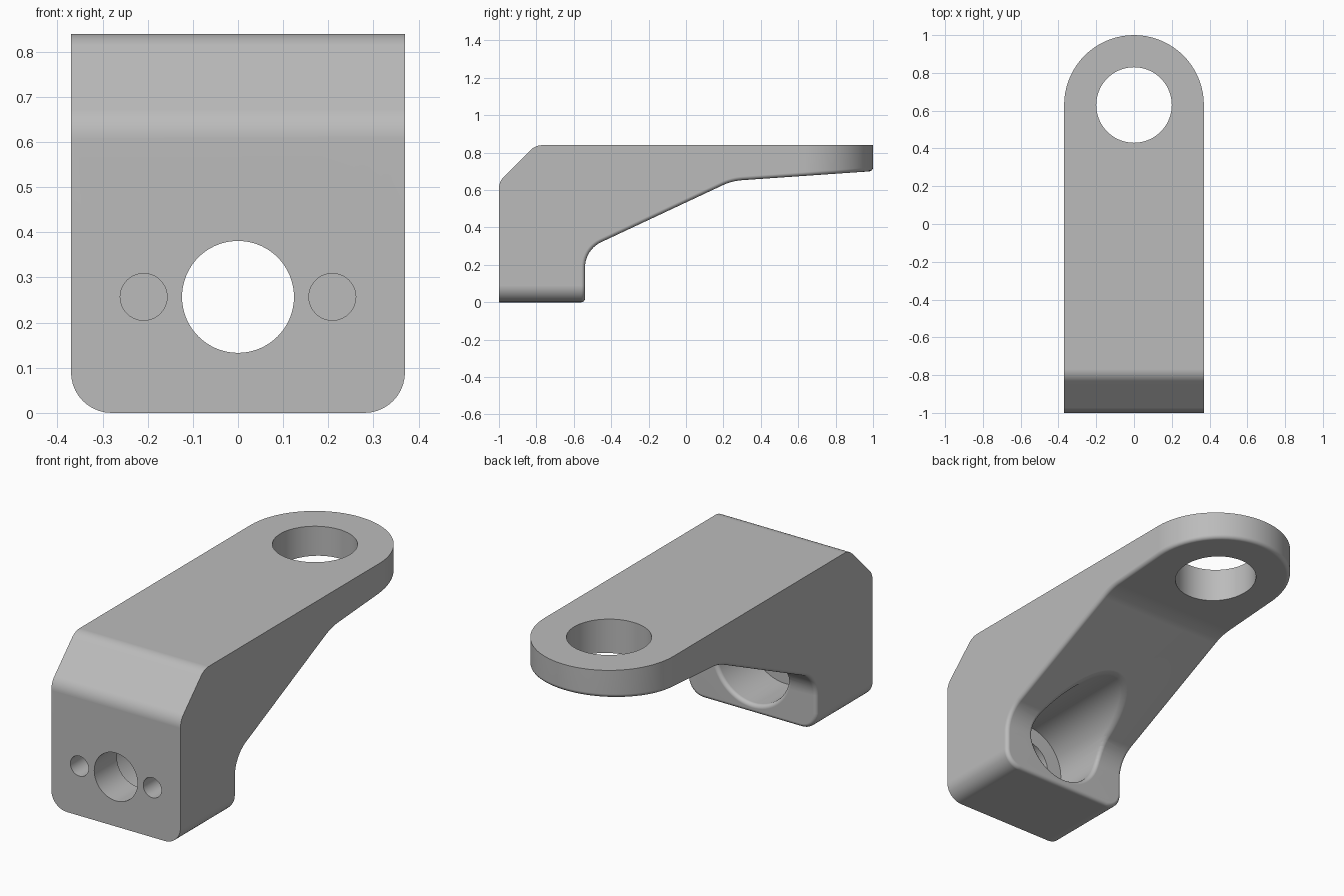
import bpy, bmesh
from math import sin, cos, pi, radians
from mathutils import Vector

if "Cube" in bpy.data.objects:
    bpy.data.objects.remove(bpy.data.objects["Cube"], do_unlink=True)

HALF_W, HEIGHT, BORE_Z, EYE_Y = 0.37, 0.84, 0.257, 0.63

metal = bpy.data.materials.new("light grey metal")
metal.use_nodes = True
grey = (0.5, 0.5, 0.5, 1)
metal.diffuse_color = grey
metal.node_tree.nodes["Principled BSDF"].inputs["Base Color"].default_value = grey


def rounded(points, steps=10):
    """Outline from (a, b, radius) corners, with an arc at each corner."""
    out = []
    for i, (a, b, r) in enumerate(points):
        p = Vector((a, b))
        if r == 0:
            out.append(p)
            continue
        u = (Vector(points[i - 1][:2]) - p).normalized()
        v = (Vector(points[(i + 1) % len(points)][:2]) - p).normalized()
        half = u.angle(v) / 2
        centre = p + (u + v).normalized() * r / sin(half)
        start = p + u * r / (sin(half) / cos(half)) - centre
        end = p + v * r / (sin(half) / cos(half)) - centre
        sweep = pi - 2 * half
        for k in range(steps + 1):
            t = k / steps
            out.append(centre + (start * sin((1 - t) * sweep) + end * sin(t * sweep)) / sin(sweep))
    return out


def circle(a, b, r, n=72):
    return [Vector((a + r * cos(2 * pi * i / n), b + r * sin(2 * pi * i / n))) for i in range(n)]


def prism(name, outline, axis, lo, hi):
    """Extrude an outline along x, y or z."""
    place = {"x": lambda p, d: (d, p.x, p.y),
             "y": lambda p, d: (p.x, d, p.y),
             "z": lambda p, d: (p.x, p.y, d)}[axis]
    bm = bmesh.new()
    face = bm.faces.new([bm.verts.new(place(p, lo)) for p in outline])
    ext = bmesh.ops.extrude_face_region(bm, geom=[face])
    shift = Vector(place(Vector((0, 0)), hi - lo))
    bmesh.ops.translate(bm, vec=shift, verts=[v for v in ext["geom"] if isinstance(v, bmesh.types.BMVert)])
    bmesh.ops.recalc_face_normals(bm, faces=bm.faces)
    mesh = bpy.data.meshes.new(name)
    bm.to_mesh(mesh)
    bm.free()
    mesh.materials.append(metal)
    obj = bpy.data.objects.new(name, mesh)
    bpy.context.collection.objects.link(obj)
    return obj


def combine(obj, tool, operation="DIFFERENCE"):
    mod = obj.modifiers.new("cut", "BOOLEAN")
    mod.operation, mod.object, mod.solver = operation, tool, "EXACT"
    bpy.context.view_layer.objects.active = obj
    bpy.ops.object.modifier_apply(modifier=mod.name)
    bpy.data.objects.remove(tool, do_unlink=True)


# Bracket bar with rounded lower corners
bracket = prism("bracket", rounded([(-HALF_W, 0, 0.09), (HALF_W, 0, 0.09),
                                    (HALF_W, HEIGHT, 0), (-HALF_W, HEIGHT, 0)]), "y", -1, 1.08)

# Side profile: foot, sloped web, thin arm and front chamfer
profile = rounded([(-1, -0.1, 0), (-0.54, -0.1, 0), (-0.54, 0.281, 0.15), (0.246, 0.649, 0.3),
                   (1.1, 0.708, 0), (1.1, 0.9, 0), (-0.75, 0.9, 0), (-1.05, 0.9, 0), (-1.05, -0.1, 0)][1:5]
                  + [(1.1, HEIGHT, 0), (-0.805, HEIGHT, 0.09), (-1, 0.645, 0.09), (-1, -0.1, 0)])
combine(bracket, prism("profile_tool", profile, "x", -0.6, 0.6), "INTERSECT")

# Round end of the arm
arc = [Vector((HALF_W * cos(pi * i / 36), EYE_Y + HALF_W * sin(pi * i / 36))) for i in range(37)]
corners = [Vector(p) for p in ((-0.6, EYE_Y), (-0.6, 1.3), (0.6, 1.3), (0.6, EYE_Y))]
combine(bracket, prism("end_tool", arc + corners, "z", 0.3, 1.2))

# Wide bore from the back
combine(bracket, prism("bore_tool", circle(0, BORE_Z, 0.21), "y", -0.815, 0.6))

# Soft edges around the underside and the bore mouth
bm = bmesh.new()
bm.from_mesh(bracket.data)
bmesh.ops.remove_doubles(bm, verts=bm.verts, dist=0.0005)
soft = []
for e in bm.edges:
    mid = (e.verts[0].co + e.verts[1].co) / 2
    if len(e.link_faces) == 2 and e.calc_face_angle() > radians(15) and mid.y > -0.7 and mid.z < 0.8:
        soft.append(e)
bmesh.ops.bevel(bm, geom=soft, offset=0.02, offset_type="OFFSET", segments=4, profile=0.5,
                affect="EDGES", clamp_overlap=False)
bm.to_mesh(bracket.data)
bm.free()

# Eye hole, through hole and two blind pin holes
combine(bracket, prism("eye_tool", circle(0, EYE_Y, 0.2), "z", 0.3, 1.2))
combine(bracket, prism("through_tool", circle(0, BORE_Z, 0.124), "y", -1.2, -0.7))
for side in (-1, 1):
    combine(bracket, prism("pin_tool", circle(side * 0.209, BORE_Z, 0.052, 40), "y", -1.2, -0.86))

# Smooth shading with sharp edges kept
bpy.ops.object.select_all(action="DESELECT")
bracket.select_set(True)
bpy.context.view_layer.objects.active = bracket
bpy.ops.object.shade_smooth_by_angle(angle=radians(24))
weighted = bracket.modifiers.new("even shading", "WEIGHTED_NORMAL")
weighted.keep_sharp = True
